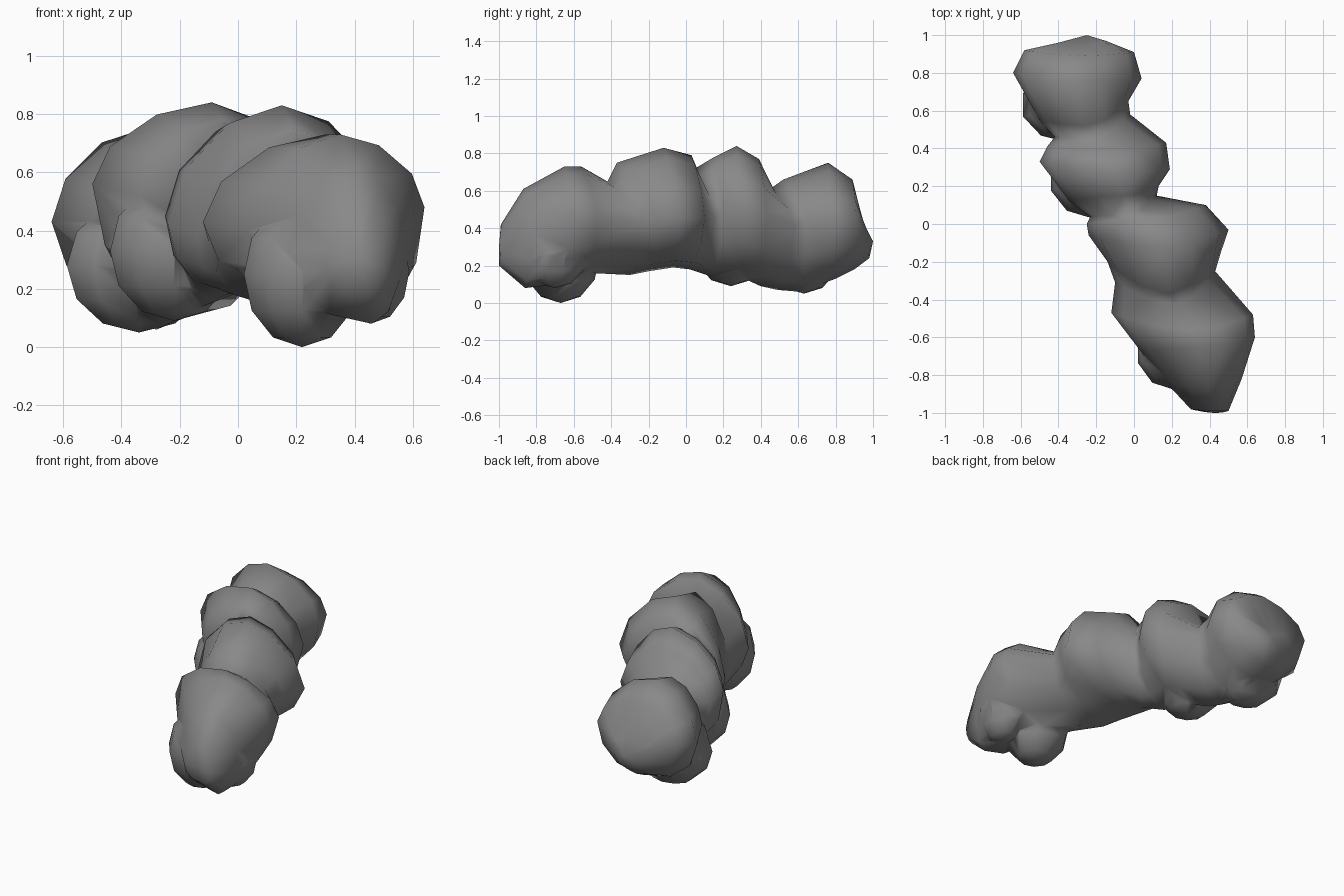
import bpy, bmesh, math

if "Cube" in bpy.data.objects:
    bpy.data.objects.remove(bpy.data.objects["Cube"])

# Four rails running front to back, each point (x, y, z)
LEFT = [(.30, -.98, .28), (.17, -.84, .32), (.04, -.68, .40), (-.12, -.47, .43),
        (-.10, -.31, .36), (-.14, -.20, .38), (-.24, -.06, .42), (-.25, 0, .45),
        (-.23, .04, .46), (-.34, .12, .52), (-.50, .33, .56), (-.46, .41, .50),
        (-.42, .46, .42), (-.50, .55, .43), (-.64, .80, .43), (-.58, .92, .45),
        (-.40, .96, .38)]
RIGHT = [(.50, -.99, .28), (.57, -.82, .38), (.64, -.60, .48), (.63, -.48, .48),
         (.43, -.25, .42), (.46, -.15, .44), (.50, -.03, .46), (.38, .10, .45),
         (.12, .15, .45), (.13, .20, .50), (.19, .29, .52), (.17, .43, .48),
         (-.02, .58, .42), (-.03, .65, .45), (.04, .77, .45), (0, .91, .45),
         (-.15, .97, .38)]
TOP = [(.42, -.99, .42), (.40, -.87, .61), (.35, -.65, .73), (.30, -.56, .73),
       (.22, -.42, .65), (.19, -.37, .75), (.15, -.12, .83), (.07, .03, .79),
       (-.02, .05, .72), (-.05, .15, .78), (-.09, .27, .84), (-.13, .39, .77),
       (-.20, .45, .61), (-.26, .52, .66), (-.32, .76, .75), (-.28, .89, .66),
       (-.26, .95, .42)]
BOTTOM = [(.44, -1, .20), (.46, -.86, .08), (.43, -.70, .10), (.28, -.50, .16),
          (.08, -.30, .15), (.02, -.20, .17), (-.02, -.07, .19), (-.04, .02, .18),
          (-.08, .08, .16), (-.12, .14, .14), (-.18, .29, .14), (-.22, .40, .09),
          (-.26, .49, .07), (-.28, .61, .06), (-.26, .80, .13), (-.27, .90, .18),
          (-.26, .98, .24)]
# Low lumps under the body: name, centre, radii
FEET = [("front_foot", (.22, -.67, .25), (.21, .21, .25)),
        ("outer_foot", (.455, -.70, .26), (.14, .17, .18)),
        ("middle_foot", (-.22, .24, .33), (.23, .21, .24)),
        ("rear_foot", (-.34, .63, .28), (.26, .20, .23))]
SIDES = 12


def ring(bm, left, right, top, bottom):
    """One tilted cross-section: quarter curves between the four rails."""
    verts = []
    for i in range(SIDES):
        a = 2 * math.pi * i / SIDES
        c, s = math.cos(a), math.sin(a)
        side, cap = (right if c > 0 else left), (top if s > 0 else bottom)
        p = 1.12 if s > 0 else 1.0  # flatter shoulders above
        u, v = abs(c) ** p, abs(s) ** p
        verts.append(bm.verts.new((cap[0] + (side[0] - cap[0]) * u,
                                   side[1] * c * c + cap[1] * s * s,
                                   side[2] + (cap[2] - side[2]) * v)))
    return verts


def finish(bm, name):
    bmesh.ops.recalc_face_normals(bm, faces=bm.faces[:])
    for face in bm.faces:
        face.smooth = True
    mesh = bpy.data.meshes.new(name)
    bm.to_mesh(mesh)
    bm.free()
    mesh.materials.append(grey)
    obj = bpy.data.objects.new(name, mesh)
    bpy.context.collection.objects.link(obj)
    return obj


grey = bpy.data.materials.new("dark_grey")
grey.diffuse_color = (.25, .25, .25, 1)
grey.use_nodes = True
grey.node_tree.nodes["Principled BSDF"].inputs["Base Color"].default_value = grey.diffuse_color

# Four-lobed lumpy body
bm = bmesh.new()
rings = [ring(bm, *rails) for rails in zip(LEFT, RIGHT, TOP, BOTTOM)]
for a, b in zip(rings, rings[1:]):
    for i in range(SIDES):
        j = (i + 1) % SIDES
        bm.faces.new((a[i], a[j], b[j], b[i]))
for loop, tip in ((rings[0], (.42, -1, .30)), (rings[-1], (-.25, 1, .33))):
    point = bm.verts.new(tip)
    for i in range(SIDES):
        bm.faces.new((loop[i], loop[(i + 1) % SIDES], point))
bmesh.ops.triangulate(bm, faces=bm.faces[:])
body = finish(bm, "lumpy_body")

# Feet merged into the body
for name, centre, radii in FEET:
    bm = bmesh.new()
    bmesh.ops.create_uvsphere(bm, u_segments=10, v_segments=6, radius=1)
    for v in bm.verts:
        v.co = [c + r * k for c, r, k in zip(centre, radii, v.co)]
    foot = finish(bm, name)
    foot.hide_render = True
    foot.hide_set(True)
    join = body.modifiers.new(name, 'BOOLEAN')
    join.operation, join.solver, join.object = 'UNION', 'EXACT', foot
bpy.context.view_layer.objects.active = body
for name, _, _ in FEET:
    bpy.ops.object.modifier_apply(modifier=name)
    bpy.data.objects.remove(bpy.data.objects[name])
